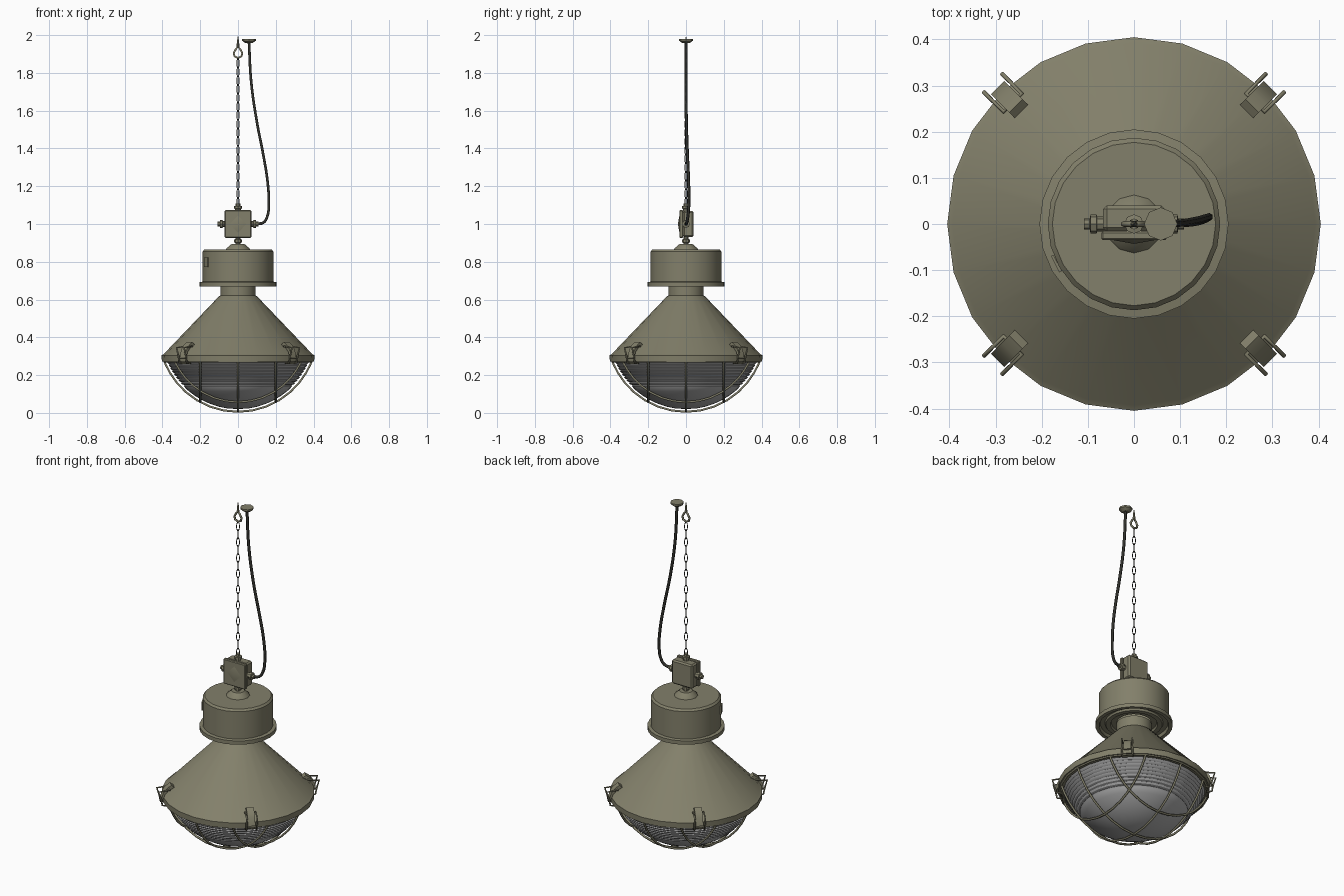
import bpy, bmesh, math
from mathutils import Matrix, Vector

if "Cube" in bpy.data.objects:
    bpy.data.objects.remove(bpy.data.objects["Cube"])


def material(name, rgb):
    m = bpy.data.materials.new(name)
    m.diffuse_color = (*rgb, 1)
    m.use_nodes = True
    m.node_tree.nodes["Principled BSDF"].inputs["Base Color"].default_value = m.diffuse_color
    return m


OLIVE = material("olive_paint", (0.225, 0.215, 0.145))
GLASS = material("frosted_glass", (0.42, 0.42, 0.42))
BLACK = material("dark_rubber", (0.03, 0.03, 0.025))


def finish(name, bm, mat, angle=30, matrix=None):
    bmesh.ops.recalc_face_normals(bm, faces=bm.faces[:])
    me = bpy.data.meshes.new(name)
    bm.to_mesh(me)
    bm.free()
    me.materials.append(mat)
    ob = bpy.data.objects.new(name, me)
    bpy.context.collection.objects.link(ob)
    if matrix:
        me.transform(matrix)
    bpy.ops.object.select_all(action='DESELECT')
    ob.select_set(True)
    bpy.context.view_layer.objects.active = ob
    bpy.ops.object.shade_smooth_by_angle(angle=math.radians(angle))
    return ob


def lathe(name, profile, n, mat=OLIVE, angle=30, matrix=None):
    """Revolve (radius, z) points around z."""
    bm = bmesh.new()
    rings = []
    for r, z in profile:
        if r == 0:
            rings.append([bm.verts.new((0, 0, z))] * n)
        else:
            rings.append([bm.verts.new((r * math.cos(math.tau * i / n),
                                        r * math.sin(math.tau * i / n), z)) for i in range(n)])
    for a, b in zip(rings, rings[1:]):
        for i in range(n):
            j = (i + 1) % n
            vs = list(dict.fromkeys((a[i], a[j], b[j], b[i])))
            if len(vs) > 2:
                bm.faces.new(vs)
    return finish(name, bm, mat, angle, matrix)


def box(name, centre, size, mat=OLIVE, bevel=0.0, matrix=None):
    bm = bmesh.new()
    bmesh.ops.create_cube(bm, size=1, matrix=Matrix.Translation(centre) @ Matrix.Diagonal((*size, 1)))
    if bevel:
        bmesh.ops.bevel(bm, geom=bm.edges[:], offset=bevel, segments=1, affect='EDGES')
    return finish(name, bm, mat, 25, matrix)


def tube(name, paths, radius, mat=OLIVE, cyclic=False, smooth=False, matrix=None):
    cu = bpy.data.curves.new(name, 'CURVE')
    cu.dimensions = '3D'
    cu.bevel_depth = radius
    cu.bevel_resolution = 1
    cu.use_fill_caps = True
    cu.resolution_u = 4
    for pts in paths:
        if smooth:
            s = cu.splines.new('BEZIER')
            s.bezier_points.add(len(pts) - 1)
            for bp, p in zip(s.bezier_points, pts):
                bp.co = p
                bp.handle_left_type = bp.handle_right_type = 'AUTO'
        else:
            s = cu.splines.new('POLY')
            s.points.add(len(pts) - 1)
            for sp, p in zip(s.points, pts):
                sp.co = (*p, 1)
        s.use_cyclic_u = cyclic
    cu.materials.append(mat)
    ob = bpy.data.objects.new(name, cu)
    bpy.context.collection.objects.link(ob)
    if matrix:
        ob.matrix_world = matrix
    return ob


# Conical shade with rim, and its neck
lathe("shade", [(0.345, 0.28), (0.36, 0.272), (0.403, 0.272), (0.405, 0.305), (0.393, 0.312),
                (0.1, 0.618), (0.093, 0.622), (0.093, 0.68)], 24)

# Gear housing with flange and stepped underside
lathe("housing", [(0.09, 0.69), (0.12, 0.69), (0.125, 0.678), (0.15, 0.678), (0.155, 0.688), (0.18, 0.688),
                  (0.185, 0.67), (0.205, 0.67), (0.205, 0.692), (0.187, 0.695), (0.187, 0.855),
                  (0.177, 0.866), (0, 0.866)], 24)
box("housing_plate", (0.189, 0, 0.797), (0.006, 0.04, 0.05), matrix=Matrix.Rotation(math.radians(207), 4, 'Z'))

# Cap and stem under the junction box
lathe("housing_cap", [(0.064, 0.864), (0.06, 0.872), (0.035, 0.893), (0, 0.893)], 12)
lathe("stem", [(0.013, 0.885), (0.013, 0.9), (0.02, 0.902), (0.02, 0.918), (0.013, 0.92), (0.013, 0.94)], 8)

# Junction box, lid with a low pyramid boss
box("junction_box", (0, 0.012, 1.0), (0.134, 0.056, 0.14), bevel=0.008)
box("junction_lid", (0, -0.025, 1.0), (0.142, 0.02, 0.146), bevel=0.004)
lathe("lid_boss", [(0.045, 0), (0, 0.008)], 4, matrix=Matrix.Translation((0, -0.035, 1.0)) @ Matrix.Rotation(math.pi / 2, 4, 'X'))

# Cable glands on the left, right and top of the box
gland = [(0.016, 0.06), (0.016, 0.08), (0.021, 0.081), (0.021, 0.094), (0.012, 0.096), (0.012, 0.108), (0, 0.108)]
for name, ang in (("left_gland", -90), ("right_gland", 90), ("top_gland", 0)):
    lathe(name, gland, 8, matrix=Matrix.Translation((0, 0, 1.0)) @ Matrix.Rotation(math.radians(ang), 4, 'Y'))

# Glass bowl: ribbed upper band, smooth dome below
R, C = 0.405, 0.425


def bowl_r(z, off=0.0):
    return math.sqrt(max(0, (R - off) ** 2 - (C - z) ** 2))


profile = [(0, C - R)] + [(bowl_r(z), z) for z in (0.024, 0.033, 0.047, 0.066, 0.09, 0.115, 0.13)]
for i in range(9):
    z = 0.135 + i * 0.0155
    profile += [(bowl_r(z) - 0.002, z), (bowl_r(z) + 0.005, z + 0.008), (bowl_r(z) - 0.001, z + 0.012)]
lathe("glass_bowl", profile, 32, GLASS)

# Wire cage: three wires each way over the bowl
RC, ZC, RIM = 0.418, 0.424, 0.39
wires = []
for off in (-0.2, 0, 0.2):
    half = math.sqrt(RIM ** 2 - off ** 2)
    line = []
    for i in range(17):
        t = half * math.sin(math.pi / 2 * (i / 8 - 1))
        line.append((off, t, ZC - math.sqrt(RC ** 2 - off ** 2 - t ** 2)))
    wires += [line, [(y, x, z) for x, y, z in line]]
tube("cage_wires", wires, 0.006)
ring = [(RIM * math.cos(math.tau * i / 24), RIM * math.sin(math.tau * i / 24), 0.272) for i in range(24)]
tube("cage_ring", [ring], 0.006, cyclic=True)

# Four clips: bent lever plate plus wire bail
lever = [(0.345, 0.362), (0.362, 0.376), (0.385, 0.36), (0.405, 0.335), (0.418, 0.29),
         (0.41, 0.288), (0.395, 0.325), (0.375, 0.345)]
for k in range(4):
    M = Matrix.Rotation(math.radians(45 + 90 * k), 4, 'Z')
    bm = bmesh.new()
    f = bm.faces.new([bm.verts.new((r, -0.02, z)) for r, z in lever])
    ext = bmesh.ops.extrude_face_region(bm, geom=[f])["geom"]
    bmesh.ops.translate(bm, vec=(0, 0.04, 0), verts=[v for v in ext if isinstance(v, bmesh.types.BMVert)])
    finish(f"clip_lever_{k + 1}", bm, OLIVE, 30, M)
    side = [(0.372, 0.352), (0.432, 0.345), (0.418, 0.3), (0.412, 0.266), (0.385, 0.262)]
    bail = [(r, -0.028, z) for r, z in side] + [(r, 0.028, z) for r, z in reversed(side)]
    tube(f"clip_wire_{k + 1}", [bail], 0.005, cyclic=True, matrix=M)

# Suspension chain: slim links turned alternately
links = []
z, k = 1.115, 0
while z < 1.88:
    pts = []
    for i in range(10):
        a = math.tau * i / 10
        w, h = 0.008 * math.cos(a), 0.026 * math.sin(a)
        turn = math.radians(45 + 90 * k)
        pts.append((w * math.cos(turn), w * math.sin(turn), z + h))
    links.append(pts)
    z += 0.046
    k += 1
tube("chain", links, 0.0025, BLACK, cyclic=True)

# Ceiling eye hook
eye = [(0, 1.94), (0.012, 1.925), (0.023, 1.905), (0.018, 1.888), (0, 1.879), (-0.018, 1.888), (-0.023, 1.905), (-0.012, 1.925)]
tube("eye_hook", [[(x, 0, z) for x, z in eye]], 0.006, cyclic=True)
lathe("hook_shank", [(0, 1.93), (0.008, 1.935), (0.006, 1.965), (0, 2.0)], 6)

# Power cable and its ceiling rose
path = [(0.058, 0, 1.965), (0.07, 0, 1.75), (0.1, 0.002, 1.54), (0.135, 0.008, 1.36), (0.157, 0.014, 1.22),
        (0.163, 0.015, 1.1), (0.155, 0.01, 1.04), (0.135, 0.004, 1.008), (0.1, 0, 1.0)]
tube("power_cable", [path], 0.008, BLACK, smooth=True)
lathe("ceiling_rose", [(0, 1.957), (0.018, 1.957), (0.036, 1.97), (0.036, 1.98), (0, 1.98)], 8,
      matrix=Matrix.Translation((0.058, 0, 0)))
